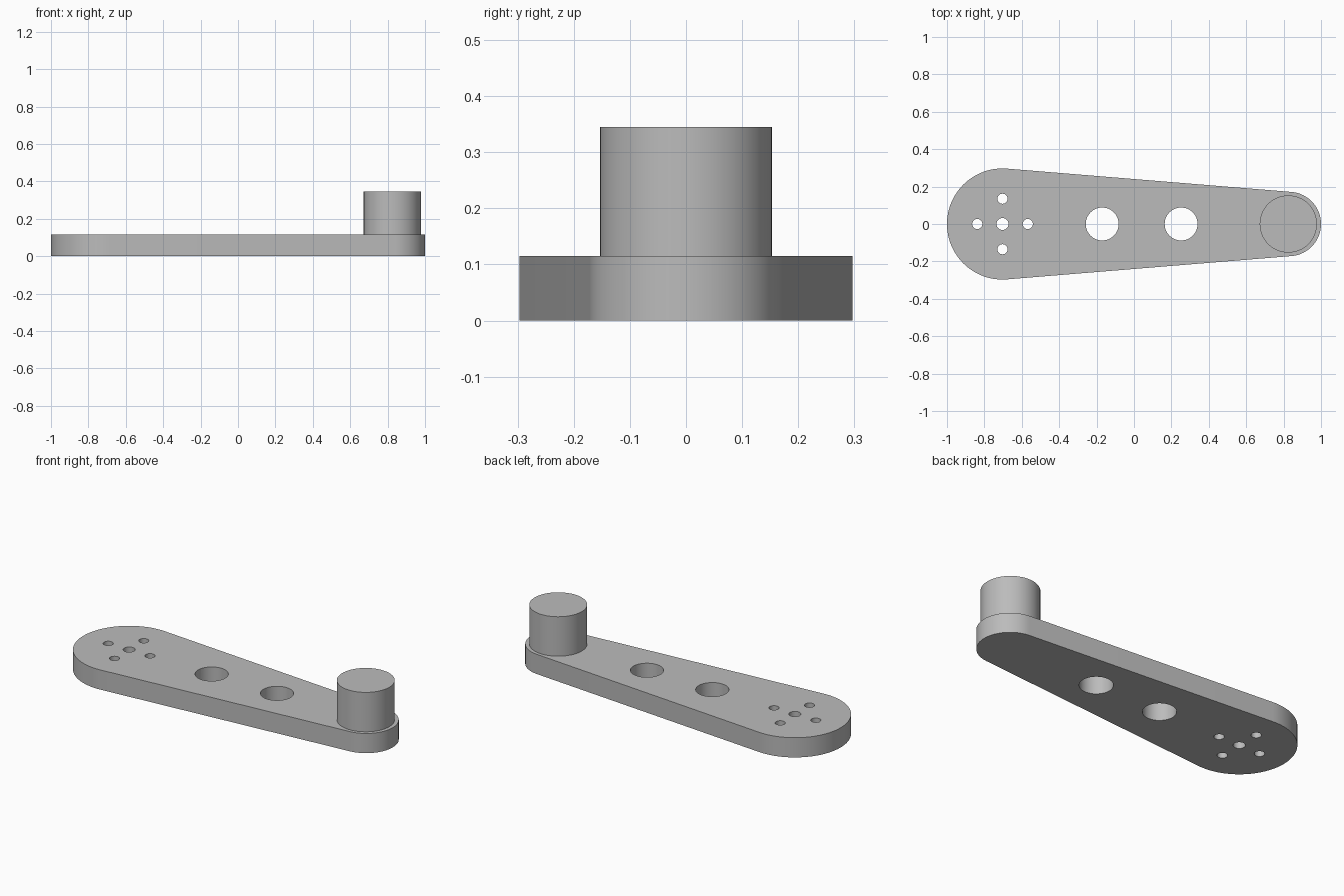
import bpy
import bmesh
import math

cube = bpy.data.objects.get("Cube")
if cube:
    bpy.data.objects.remove(cube, do_unlink=True)

# Main dimensions
THICK = 0.115
BIG_X, BIG_R = -0.703, 0.297
TIP_X, TIP_R = 0.828, 0.172
HANDLE_X, HANDLE_R, HANDLE_TOP = 0.825, 0.153, 0.345

# Single grey finish
grey = bpy.data.materials.new("plain_grey")
grey.use_nodes = True
colour = (0.5, 0.5, 0.5, 1)
grey.diffuse_color = colour
grey.node_tree.nodes["Principled BSDF"].inputs["Base Color"].default_value = colour


def arc(cx, r, start, end, steps):
    angles = [start + (end - start) * i / steps for i in range(steps + 1)]
    return [(cx + r * math.cos(a), r * math.sin(a)) for a in angles]


def prism(name, outline, z0, z1):
    """Extrude a closed outline from z0 up to z1."""
    bm = bmesh.new()
    base = bm.faces.new([bm.verts.new((x, y, z0)) for x, y in outline])
    top = bmesh.ops.extrude_face_region(bm, geom=[base])["geom"]
    verts = [v for v in top if isinstance(v, bmesh.types.BMVert)]
    bmesh.ops.translate(bm, verts=verts, vec=(0, 0, z1 - z0))
    bmesh.ops.recalc_face_normals(bm, faces=bm.faces)
    mesh = bpy.data.meshes.new(name)
    bm.to_mesh(mesh)
    bm.free()
    mesh.materials.append(grey)
    obj = bpy.data.objects.new(name, mesh)
    bpy.context.collection.objects.link(obj)
    return obj


def cylinder(name, x, y, r, z0, z1, sides=64):
    turn = math.tau / sides
    outline = [(x + r * math.cos(i * turn), y + r * math.sin(i * turn))
               for i in range(sides)]
    return prism(name, outline, z0, z1)


def select_only(obj):
    bpy.ops.object.select_all(action="DESELECT")
    obj.select_set(True)
    bpy.context.view_layer.objects.active = obj


# Tapered arm: two end arcs joined by tangent lines
tangent = math.acos((BIG_R - TIP_R) / (TIP_X - BIG_X))
outline = arc(BIG_X, BIG_R, tangent, math.tau - tangent, 64)
outline += arc(TIP_X, TIP_R, -tangent, tangent, 48)
arm = prism("arm", outline, 0, THICK)

# Bolt pattern at the wide end and two larger holes along the arm
holes = [(BIG_X, 0, 0.032), (-0.17, 0, 0.088), (0.252, 0, 0.088)]
for dx, dy in ((1, 0), (-1, 0), (0, 1), (0, -1)):
    holes.append((BIG_X + 0.135 * dx, 0.135 * dy, 0.027))

for x, y, r in holes:
    cutter = cylinder("hole_cutter", x, y, r, -0.1, THICK + 0.1, 48)
    cutter.hide_render = True
    select_only(arm)
    cut = arm.modifiers.new("hole", "BOOLEAN")
    cut.operation = "DIFFERENCE"
    cut.solver = "EXACT"
    cut.object = cutter
    bpy.ops.object.modifier_apply(modifier=cut.name)
    bpy.data.objects.remove(cutter, do_unlink=True)

# Round handle standing on the narrow end
handle = cylinder("handle_post", HANDLE_X, 0, HANDLE_R, THICK, HANDLE_TOP)

for obj in (arm, handle):
    select_only(obj)
    bpy.ops.object.shade_smooth_by_angle(angle=math.radians(30))
